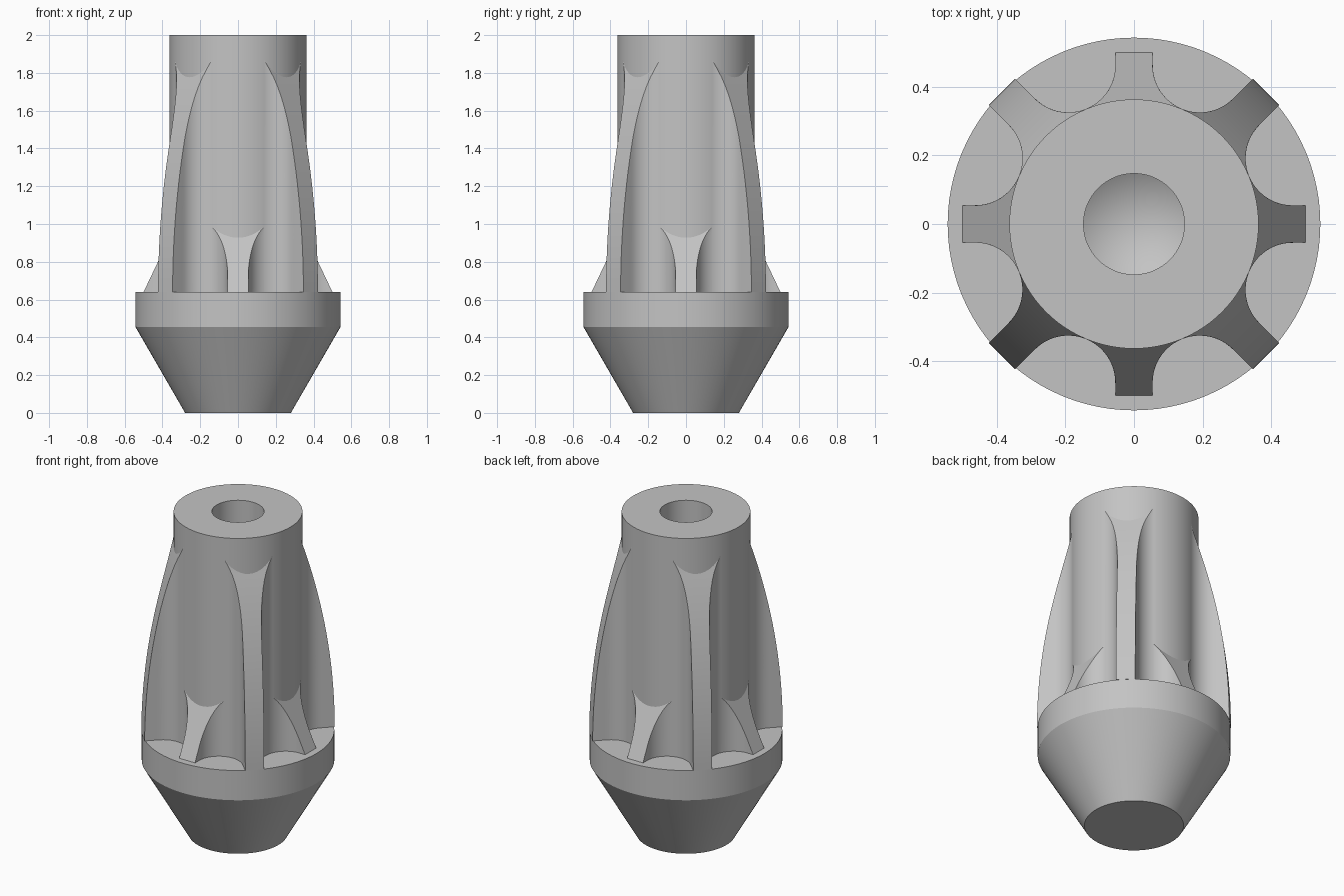
import bpy, bmesh, math
from math import sin, cos, pi, sqrt

cube = bpy.data.objects.get("Cube")
if cube:
    bpy.data.objects.remove(cube, do_unlink=True)

# Single metal colour
metal = bpy.data.materials.new("grey_metal")
metal.use_nodes = True
colour = (0.55, 0.55, 0.55, 1)
metal.diffuse_color = colour
metal.node_tree.nodes["Principled BSDF"].inputs["Base Color"].default_value = colour

CORE_R, BASE_R, HOLE_R = 0.363, 0.543, 0.147
DECK_Z, TOP_Z = 0.64, 2.0
GROOVE_D, GROOVE_R = 0.5, 0.137          # round grooves between the ribs
GROOVE_U = GROOVE_D * cos(pi / 8)
GROOVE_V = GROOVE_D * sin(pi / 8)
ROOT_U = CORE_R * cos(pi / 8)            # where a rib melts into the core


def finish(name, bm):
    bmesh.ops.remove_doubles(bm, verts=bm.verts, dist=1e-5)
    bmesh.ops.recalc_face_normals(bm, faces=bm.faces)
    mesh = bpy.data.meshes.new(name)
    bm.to_mesh(mesh)
    bm.free()
    mesh.materials.append(metal)
    obj = bpy.data.objects.new(name, mesh)
    bpy.context.collection.objects.link(obj)
    bpy.ops.object.select_all(action='DESELECT')
    obj.select_set(True)
    bpy.context.view_layer.objects.active = obj
    bpy.ops.object.shade_smooth_by_angle(angle=math.radians(25))
    return obj


def lathe(name, profile, steps=96):
    bm = bmesh.new()
    verts = [bm.verts.new((r, 0, z)) for r, z in profile]
    edges = [bm.edges.new(pair) for pair in zip(verts, verts[1:])]
    bmesh.ops.spin(bm, geom=verts + edges, cent=(0, 0, 0), axis=(0, 0, 1),
                   angle=2 * pi, steps=steps)
    return finish(name, bm)


def half_width(u):
    """Half the rib width at distance u from the axis."""
    if u >= GROOVE_U:
        return GROOVE_V - GROOVE_R
    return GROOVE_V - sqrt(max(0, GROOVE_R ** 2 - (u - GROOVE_U) ** 2))


def rib(name, angle, reach, top, rows=28, cols=16):
    """Flared rib whose flat outer face follows reach(z)."""
    bm = bmesh.new()
    rings = []
    for i in range(rows + 1):
        z = DECK_Z + (top - DECK_Z) * i / rows
        d = max(reach(z), ROOT_U + 0.001)
        us = [ROOT_U + (d - ROOT_U) * (j / cols) ** 1.5 for j in range(cols + 1)]
        outline = [(u, half_width(u)) for u in us]
        outline += [(u, -w) for u, w in reversed(outline)]
        rings.append([bm.verts.new((u * cos(angle) - v * sin(angle),
                                    u * sin(angle) + v * cos(angle), z))
                      for u, v in outline])
    for low, high in zip(rings, rings[1:]):
        for k in range(len(low)):
            n = (k + 1) % len(low)
            bm.faces.new((low[k], low[n], high[n], high[k]))
    bm.faces.new(rings[0])
    bm.faces.new(rings[-1])
    return finish(name, bm)


# Tapered base with a flat deck, and the core with a drilled hole
lathe("tapered_base", [(0, 0), (0.28, 0), (BASE_R, 0.455), (BASE_R, DECK_Z),
                       (CORE_R - 0.02, DECK_Z)])
lathe("drilled_core", [(CORE_R, DECK_Z - 0.02), (CORE_R, TOP_Z), (HOLE_R, TOP_Z),
                       (HOLE_R, 0.8), (0, 0.71)])


# Tall ribs follow a large arc, short ribs a straight slope
def tall_reach(z, radius=3.66):
    return BASE_R + 0.001 - radius + sqrt(radius ** 2 - (z - DECK_Z) ** 2)


def short_reach(z):
    return 0.5 - 0.477 * (z - DECK_Z)


for i, side in enumerate(("left", "back", "right", "front")):
    rib(side + "_short_rib", i * pi / 2, short_reach, 0.984, rows=12)
for i, corner in enumerate(("back_left", "back_right", "front_right", "front_left")):
    rib(corner + "_tall_rib", (i + 0.5) * pi / 2, tall_reach, 1.865)
